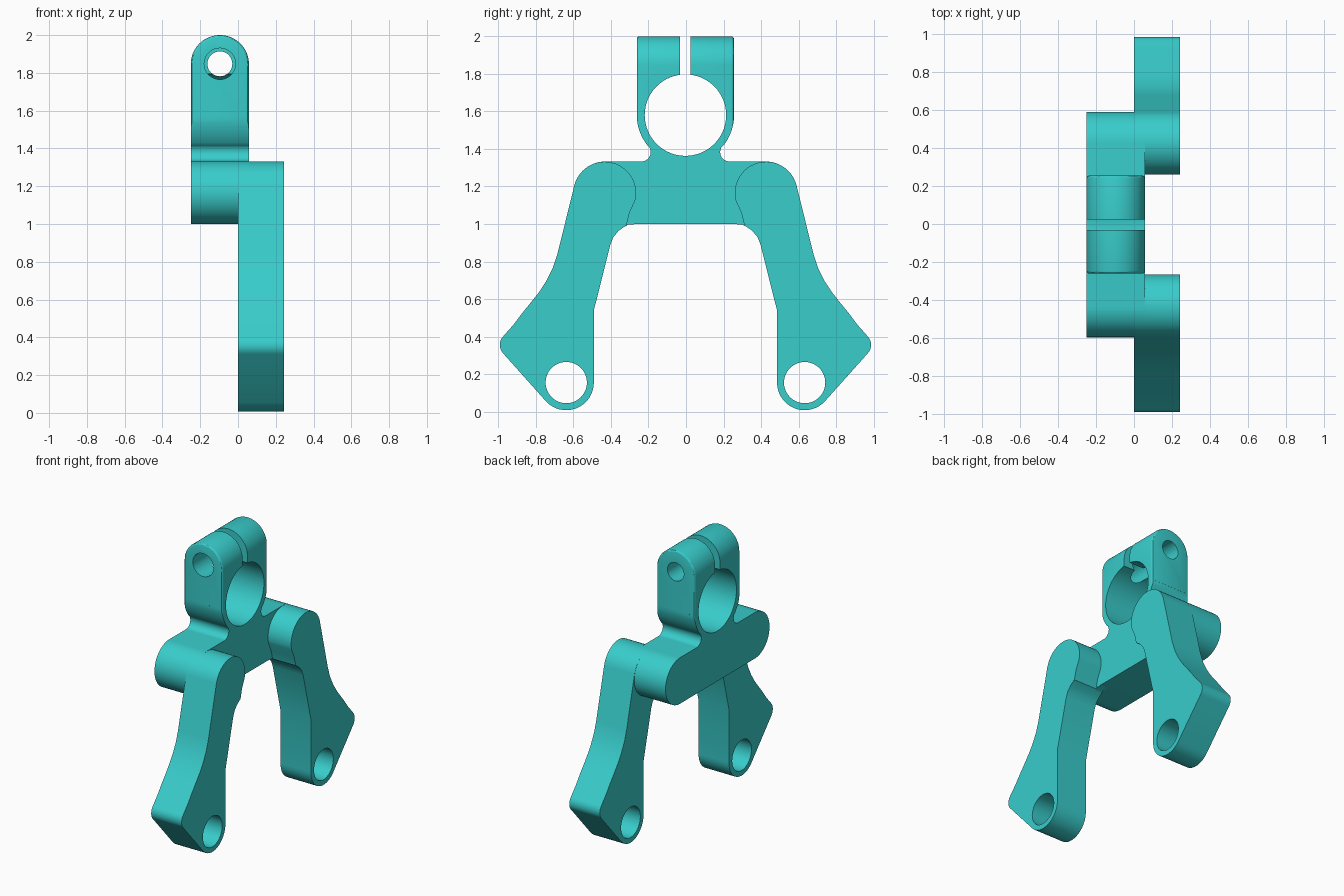
import bpy, bmesh
from math import sin, cos, radians

cube = bpy.data.objects.get("Cube")
if cube:
    bpy.data.objects.remove(cube, do_unlink=True)

teal = bpy.data.materials.new("teal")
teal.use_nodes = True
COLOR = (0.04, 0.61, 0.60, 1.0)
teal.diffuse_color = COLOR
teal.node_tree.nodes["Principled BSDF"].inputs["Base Color"].default_value = COLOR

YC = -0.003  # centre line of the yoke


def arc(cx, cz, r, a0, a1, n=16):
    """Points on an arc, angles in degrees."""
    return [(cx + r * cos(radians(a0 + (a1 - a0) * i / n)),
             cz + r * sin(radians(a0 + (a1 - a0) * i / n))) for i in range(n + 1)]


def circle(cx, cz, r, n=48):
    return arc(cx, cz, r, 0, 360, n)[:-1]


def prism(name, outline, lo, hi, axis="x", bevel=0.0, bevel_above=0.0):
    """Extrude an outline (y,z along x, or x,z along y); optionally bevel the end rims."""
    bm = bmesh.new()
    place = (lambda p, d: (d, p[0] + YC, p[1])) if axis == "x" else (lambda p, d: (p[0], d + YC, p[1]))
    face = bm.faces.new([bm.verts.new(place(p, lo)) for p in outline])
    new = bmesh.ops.extrude_face_region(bm, geom=[face])["geom"]
    step = (hi - lo, 0, 0) if axis == "x" else (0, hi - lo, 0)
    bmesh.ops.translate(bm, vec=step, verts=[g for g in new if isinstance(g, bmesh.types.BMVert)])
    bmesh.ops.recalc_face_normals(bm, faces=bm.faces)
    if bevel:
        k = 0 if axis == "x" else 1
        rims = [e for e in bm.edges
                if abs(e.verts[0].co[k] - e.verts[1].co[k]) < 1e-5
                and max(v.co.z for v in e.verts) > bevel_above]
        bmesh.ops.bevel(bm, geom=rims, offset=bevel, segments=3, profile=0.5, affect="EDGES")
    mesh = bpy.data.meshes.new(name)
    bm.to_mesh(mesh)
    bm.free()
    mesh.materials.append(teal)
    obj = bpy.data.objects.new(name, mesh)
    bpy.context.scene.collection.objects.link(obj)
    return obj


def combine(obj, tool, operation):
    """Apply a boolean and remove the tool."""
    mod = obj.modifiers.new("cut", "BOOLEAN")
    mod.operation, mod.object, mod.solver = operation, tool, "EXACT"
    bpy.context.view_layer.objects.active = obj
    bpy.ops.object.modifier_apply(modifier=mod.name)
    bpy.data.objects.remove(tool, do_unlink=True)


def mirrored(half):
    """Complete a right-hand outline, listed from bottom to top."""
    return half + [(-y, z) for y, z in reversed(half)]


X0, X1 = -0.25, 0.058          # yoke thickness
LEG0, LEG1 = 0.0, 0.243        # leg thickness
XM, TOP_R = (X0 + X1) / 2, (X1 - X0) / 2
BORE_Z = 1.58

# Clamp head: block with a round top, trimmed to a rounded neck
head = [(X0, 1.333), (X1, 1.333)] + arc(XM, 2.0 - TOP_R, TOP_R, 0, 180, 32)
clamp = prism("clamp_yoke", head, -0.259, 0.259, "y", bevel=0.015, bevel_above=1.34)
neck = arc(0.235, 1.383, 0.05, 270, 142, 12) + arc(0, BORE_Z, 0.259, -39, -3, 10)
neck = [(0.235, 1.30)] + neck + [(0.30, 1.60), (0.30, 2.1)]
combine(clamp, prism("neck_trim", mirrored(neck), -0.4, 0.2), "INTERSECT")

# Main bore, clamping slot and stepped bolt hole
combine(clamp, prism("bore", circle(0, BORE_Z, 0.217, 64), -0.4, 0.2), "DIFFERENCE")
slot = [(-0.028, 1.70), (0.028, 1.70), (0.028, 2.1), (-0.028, 2.1)]
combine(clamp, prism("slot", slot, -0.4, 0.2), "DIFFERENCE")
combine(clamp, prism("bolt_hole_wide", circle(XM, 1.848, 0.083, 32), -0.4, 0.0, "y"), "DIFFERENCE")
combine(clamp, prism("bolt_hole_narrow", circle(XM, 1.848, 0.066, 32), -0.1, 0.4, "y"), "DIFFERENCE")

# Cross bar with round ends
bar = prism("bar", mirrored(arc(0.428, 1.1665, 0.1665, -90, 90, 24)), X0, X1)
combine(clamp, bar, "UNION")

# Leg outline: round top, flared outside, rounded foot, straight inside
FOOT = (0.635, 0.155)
leg_outline = (
    arc(0.43, 1.165, 0.167, 194, 14, 24)
    + [(0.682, 0.84), (0.707, 0.765), (0.742, 0.695), (0.78, 0.637), (0.825, 0.58), (0.87, 0.525), (0.915, 0.465)]
    + arc(0.922, 0.356, 0.067, 45, -42, 8)
    + arc(*FOOT, 0.147, -42, -180, 16)
    + [(0.488, 0.54), (0.40, 0.89), (0.384, 0.93), (0.355, 0.965), (0.315, 0.992), (0.298, 1.06)])

# Fillet web between the bar and each leg
web = [(0.26, 1.03), (0.26, 1.0), (0.305, 0.996), (0.345, 0.975), (0.375, 0.945),
       (0.392, 0.915), (0.40, 0.89), (0.48, 0.90), (0.45, 1.03)]

parts = [clamp]
for side, s in (("front", -1), ("back", 1)):
    flip = lambda pts: [(s * y, z) for y, z in pts]
    leg = prism(side + "_leg", flip(leg_outline), LEG0, LEG1)
    combine(leg, prism("foot_hole", flip(circle(*FOOT, 0.11)), -0.2, 0.4), "DIFFERENCE")
    parts += [leg, prism(side + "_leg_fillet", flip(web), LEG0 + 0.001, X1 - 0.001)]

# Smooth curved walls, keep the edges sharp
bpy.ops.object.select_all(action="DESELECT")
for part in parts:
    part.select_set(True)
bpy.context.view_layer.objects.active = clamp
bpy.ops.object.shade_smooth_by_angle(angle=radians(30))
